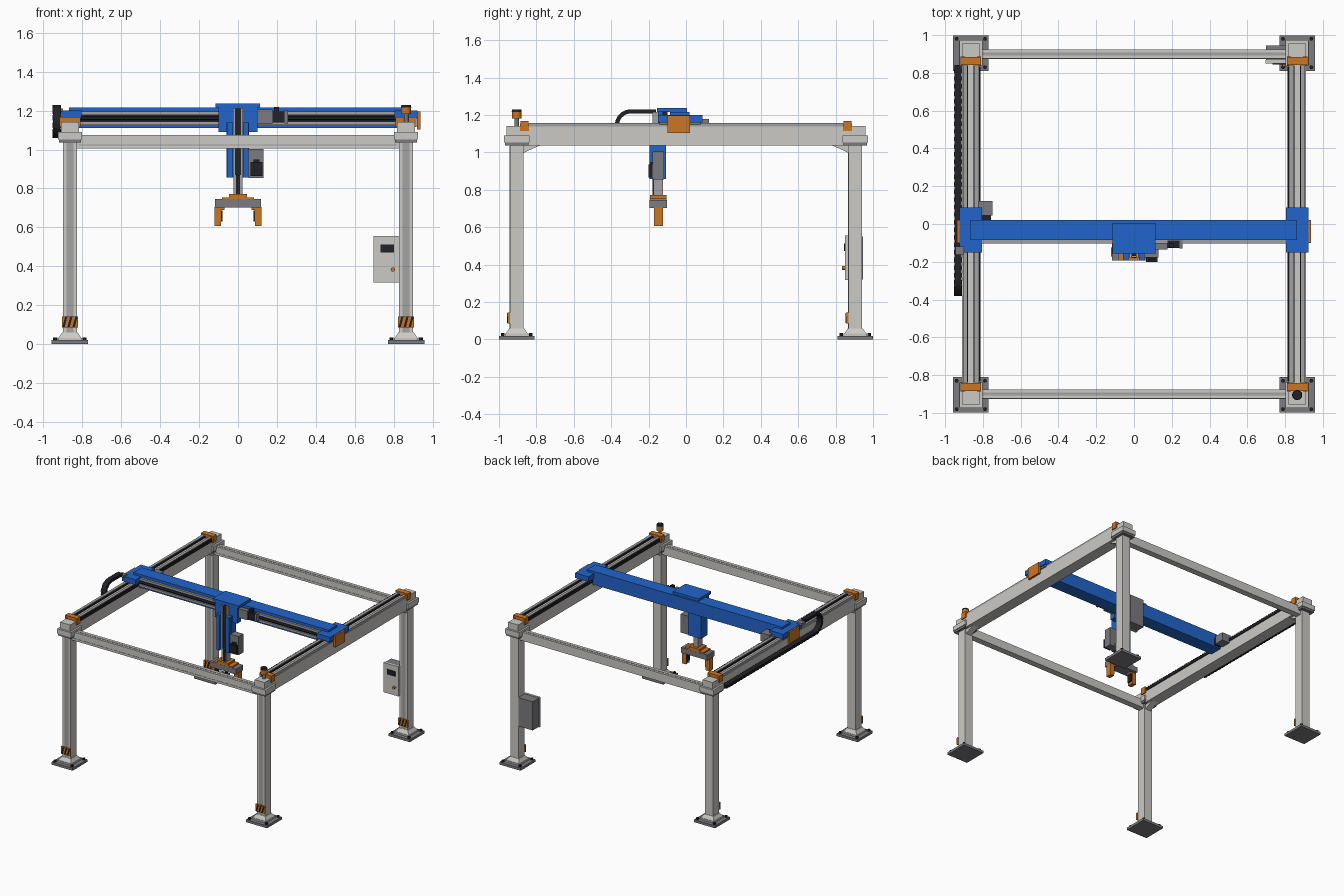
import bpy, bmesh, math
from mathutils import Matrix, Vector

cube = bpy.data.objects.get("Cube")
if cube:
    bpy.data.objects.remove(cube, do_unlink=True)


def material(name, rgb):
    m = bpy.data.materials.new(name)
    m.use_nodes = True
    m.diffuse_color = (*rgb, 1)
    m.node_tree.nodes["Principled BSDF"].inputs["Base Color"].default_value = (*rgb, 1)
    return m


LIGHT = material("light grey paint", (0.60, 0.59, 0.56))
STEEL = material("rail steel", (0.36, 0.36, 0.36))
GREY = material("machine grey", (0.20, 0.20, 0.22))
BLACK = material("black", (0.015, 0.015, 0.02))
BLUE = material("blue paint", (0.016, 0.13, 0.60))
ORANGE = material("safety orange", (0.60, 0.18, 0.018))


def finish(name, bm, mat):
    bmesh.ops.recalc_face_normals(bm, faces=bm.faces)
    me = bpy.data.meshes.new(name)
    bm.to_mesh(me)
    bm.free()
    me.materials.append(mat)
    ob = bpy.data.objects.new(name, me)
    bpy.context.collection.objects.link(ob)
    return ob


def boxes(name, mat, *spans):
    """One object made of boxes, each given as (x0, x1, y0, y1, z0, z1)."""
    bm = bmesh.new()
    for x0, x1, y0, y1, z0, z1 in spans:
        mid = Vector((x0 + x1, y0 + y1, z0 + z1)) / 2
        size = (abs(x1 - x0), abs(y1 - y0), abs(z1 - z0), 1)
        bmesh.ops.create_cube(bm, size=1, matrix=Matrix.Translation(mid) @ Matrix.Diagonal(size))
    return finish(name, bm, mat)


def around(x, y, hx, hy, z0, z1):
    return (x - hx, x + hx, y - hy, y + hy, z0, z1)


def cones(name, mat, sides, *specs, axis="Z"):
    """Round or faceted parts, each given as (centre, bottom radius, top radius, depth)."""
    bm = bmesh.new()
    turn = {"Z": Matrix.Rotation(math.pi / sides, 4, "Z"),
            "X": Matrix.Rotation(math.pi / 2, 4, "Y"),
            "Y": Matrix.Rotation(math.pi / 2, 4, "X")}[axis]
    for centre, r0, r1, depth in specs:
        bmesh.ops.create_cone(bm, cap_ends=True, segments=sides, radius1=r0, radius2=r1,
                              depth=depth, matrix=Matrix.Translation(centre) @ turn)
    ob = finish(name, bm, mat)
    if sides > 8:
        for p in ob.data.polygons:
            p.use_smooth = len(p.vertices) == 4
    return ob


def prism(name, mat, pts, step):
    """Extrude a 3D outline along a vector."""
    bm = bmesh.new()
    face = bm.faces.new([bm.verts.new(p) for p in pts])
    out = bmesh.ops.extrude_face_region(bm, geom=[face], use_keep_orig=True)
    bmesh.ops.translate(bm, vec=step, verts=[v for v in out["geom"] if isinstance(v, bmesh.types.BMVert)])
    return finish(name, bm, mat)


PX, PY = 0.864, 0.905      # post centres
BY = -0.032                # bridge centre in y
ROOT2 = math.sqrt(2)

# Posts, feet, caps and hazard plates
for sx, side in ((-1, "right"), (1, "left")):
    for sy, end in ((-1, "front"), (1, "back")):
        x, y, tag = sx * PX, sy * PY, f"{end}_{side}"
        boxes("post_" + tag, LIGHT, around(x, y, 0.036, 0.037, 0.02, 1.05))
        boxes("post_groove_" + tag, STEEL, around(x, y - 0.037, 0.018, 0.002, 0.06, 1.035))
        boxes("foot_plate_" + tag, GREY, around(x, y, 0.094, 0.094, 0, 0.02))
        cones("foot_collar_" + tag, LIGHT, 4,
              ((x, y, 0.025), 0.062 * ROOT2, 0.062 * ROOT2, 0.014),
              ((x, y, 0.046), 0.058 * ROOT2, 0.04 * ROOT2, 0.028))
        cones("foot_bolts_" + tag, BLACK, 6, *[((x + i * 0.075, y + j * 0.075, 0.026), 0.011, 0.011, 0.016)
                                              for i in (-1, 1) for j in (-1, 1)])
        # corner cap with a dark seam
        boxes("post_cap_" + tag, LIGHT, around(x, y, 0.061, 0.069, 1.052, 1.09),
              around(x, y, 0.044, 0.054, 1.09, 1.142))
        boxes("cap_seam_" + tag, GREY, around(x, y, 0.056, 0.064, 1.036, 1.052))
        # striped warning plate
        f = y - 0.037
        boxes("warning_plate_" + tag, ORANGE, (x - 0.042, x + 0.042, f - 0.012, f, 0.085, 0.143))
        for k in (-1, 0, 1):
            c = x + k * 0.026
            prism(f"warning_stripe_{tag}_{k + 2}", BLACK,
                  [(c - 0.013, f - 0.014, 0.087), (c - 0.001, f - 0.014, 0.087),
                   (c + 0.013, f - 0.014, 0.141), (c + 0.001, f - 0.014, 0.141)], (0, 0.003, 0))
        # gusset below the side beam
        prism("gusset_" + tag, LIGHT, [(x - 0.025, y - sy * 0.036, 1.04), (x - 0.025, y - sy * 0.13, 1.04),
                                       (x - 0.025, y - sy * 0.036, 0.998)], (0.05, 0, 0))
        # end stop
        boxes("end_stop_" + tag, ORANGE, around(x, sy * 0.863, 0.054, 0.022, 1.14, 1.168),
              around(x - 0.043, sy * 0.863, 0.011, 0.024, 1.115, 1.155),
              around(x + 0.043, sy * 0.863, 0.011, 0.024, 1.115, 1.155))

    # Side beam, rails, toothed rack and bridge carriage
    x = sx * PX
    boxes("side_beam_" + side, LIGHT, around(x, 0, 0.046, 0.956, 1.036, 1.14))
    boxes("side_rails_" + side, STEEL, *[around(x + d, 0, 0.011, 0.84, 1.14, 1.158) for d in (-0.031, 0.031)])
    boxes("rail_edges_" + side, BLACK, *[around(x + d, 0, 0.003, 0.84, 1.139, 1.152)
                                         for d in (-0.017, 0.017)])
    rack_x = x - sx * 0.048
    boxes("rack_" + side, BLACK, around(rack_x, 0, 0.004, 0.83, 1.128, 1.148),
          *[around(rack_x, -0.82 + i * 0.0205, 0.004, 0.005, 1.146, 1.155) for i in range(81)])
    boxes("bearing_blocks_" + side, GREY, *[around(x + d, BY + e, 0.02, 0.035, 1.146, 1.162)
                                           for d in (-0.031, 0.031) for e in (-0.075, 0.075)])
    boxes("bridge_carriage_" + side, BLUE, around(x, BY, 0.06, 0.119, 1.16, 1.2))
    boxes("carriage_end_plate_" + side, ORANGE, (sx * 0.92, sx * 0.937, -0.1, 0.022, 1.104, 1.197))

# Cross beams between the posts
for sy, end in ((-1, "front"), (1, "back")):
    y = sy * 0.9
    boxes("cross_beam_" + end, LIGHT, around(0, y, 0.83, 0.025, 1.006, 1.074))
    boxes("cross_beam_groove_" + end, STEEL, around(0, y, 0.82, 0.008, 1.07, 1.076),
          around(0, y - 0.025, 0.82, 0.0015, 1.02, 1.026))

# Signal lamp on the front left corner
cones("lamp_stem", GREY, 16, ((PX, -PY, 1.16), 0.012, 0.012, 0.05))
cones("lamp", ORANGE, 20, ((PX, -PY, 1.2), 0.026, 0.026, 0.036))
cones("lamp_cap", BLACK, 20, ((PX, -PY, 1.224), 0.027, 0.024, 0.013))

# Control cabinet on the back left post
boxes("cabinet_box", GREY, (0.7, 0.828, 0.865, 0.945, 0.322, 0.552))
boxes("cabinet_door", LIGHT, (0.696, 0.83, 0.85, 0.868, 0.318, 0.556))
boxes("cabinet_screen", BLACK, (0.732, 0.802, 0.844, 0.851, 0.472, 0.512))
cones("cabinet_button", ORANGE, 16, ((0.796, 0.842, 0.383), 0.011, 0.011, 0.018), axis="Y")

# Bridge beam with its rails and drive screw
boxes("bridge_beam", BLUE, (-0.868, 0.864, -0.085, 0.02, 1.11, 1.217))
boxes("bridge_rails", STEEL, *[(-0.81, 0.81, -0.102, -0.084, z - 0.009, z + 0.009) for z in (1.186, 1.136)])
boxes("bridge_rail_shadow_strips", BLACK, *[(-0.81, 0.81, -0.09, -0.084, z - 0.004, z + 0.004)
                                            for z in (1.173, 1.149)])
cones("bridge_screw", BLACK, 12, ((0, -0.094, 1.161), 0.008, 0.008, 1.62), axis="X")

# Cross saddle and vertical axis
boxes("saddle", BLUE, (-0.115, 0.113, -0.155, 0.005, 1.216, 1.237), (-0.1, 0.1, -0.15, -0.104, 1.09, 1.22))
boxes("vertical_column", BLUE, (-0.058, 0.056, -0.165, -0.108, 0.857, 1.14))
boxes("column_face_strips", BLUE, *[(c - 0.014, c + 0.014, -0.194, -0.16, 0.857, 1.14) for c in (-0.043, 0.041)])
boxes("column_rails", STEEL, *[(c - 0.006, c + 0.006, -0.18, -0.148, 0.86, 1.215) for c in (-0.019, 0.019)])
boxes("column_slot", BLACK, (-0.013, 0.013, -0.17, -0.148, 0.86, 1.21))
boxes("ram", STEEL, (-0.022, 0.022, -0.175, -0.124, 0.765, 0.87))
boxes("ram_strip", BLACK, (-0.01, 0.01, -0.179, -0.174, 0.77, 0.87))

# Vertical drive motor
boxes("lift_gearbox", GREY, (0.054, 0.13, -0.178, -0.118, 0.855, 1.004))
boxes("lift_motor", BLACK, (0.064, 0.125, -0.2, -0.17, 0.865, 0.935),
      (0.08, 0.11, -0.19, -0.17, 0.935, 0.95))

# Cross drive motor
boxes("cross_gearbox", GREY, (0.1, 0.178, -0.135, -0.1, 1.132, 1.205), (0.24, 0.256, -0.13, -0.085, 1.135, 1.2))
boxes("cross_motor", BLACK, (0.178, 0.24, -0.128, -0.088, 1.14, 1.195), (0.185, 0.21, -0.125, -0.1, 1.195, 1.22))

# Bridge drive motor at the back of the right carriage
boxes("bridge_gearbox", GREY, (-0.826, -0.748, 0.045, 0.122, 1.115, 1.18))
boxes("bridge_motor", BLACK, (-0.815, -0.758, 0.02, 0.046, 1.12, 1.172))

# Gripper
GY = -0.148
boxes("gripper_flange", ORANGE, around(0, GY, 0.046, 0.045, 0.752, 0.772), around(0, GY, 0.082, 0.045, 0.743, 0.755))
boxes("gripper_body", GREY, around(0, GY, 0.117, 0.046, 0.703, 0.745))
for s, side in ((-1, "right"), (1, "left")):
    boxes("finger_" + side, ORANGE, (s * 0.088, s * 0.121, GY - 0.024, GY + 0.024, 0.608, 0.706),
          (s * 0.07, s * 0.121, GY - 0.024, GY + 0.024, 0.69, 0.704))
    boxes("finger_pad_" + side, BLACK, (s * 0.08, s * 0.09, GY - 0.02, GY + 0.02, 0.63, 0.688))

# Cable chain: lower run, bend and upper run, built of links
R, BEND_Y, BEND_Z, TOP_END, LOW_END = 0.074, -0.295, 1.145, -0.15, 0.84
low, bend = LOW_END - BEND_Y, math.pi * R
total, pitch = low + bend + TOP_END - BEND_Y, 0.02
bm = bmesh.new()
for i in range(int(total / pitch)):
    s = (i + 0.5) * pitch
    if s < low:
        y, z, a = LOW_END - s, BEND_Z - R, 0
    elif s < low + bend:
        a = (s - low) / R
        y, z = BEND_Y - R * math.sin(a), BEND_Z - R * math.cos(a)
    else:
        y, z, a = BEND_Y + s - low - bend, BEND_Z + R, 0
    wide = 0.044 if i % 2 else 0.038
    bmesh.ops.create_cube(bm, size=1, matrix=Matrix.Translation((-0.932, y, z))
                          @ Matrix.Rotation(-a, 4, "X") @ Matrix.Diagonal((wide, pitch * 1.15, 0.022, 1)))
finish("cable_chain", bm, BLACK)
boxes("chain_bracket", GREY, (-0.945, -0.9, -0.165, -0.12, 1.195, 1.212))
